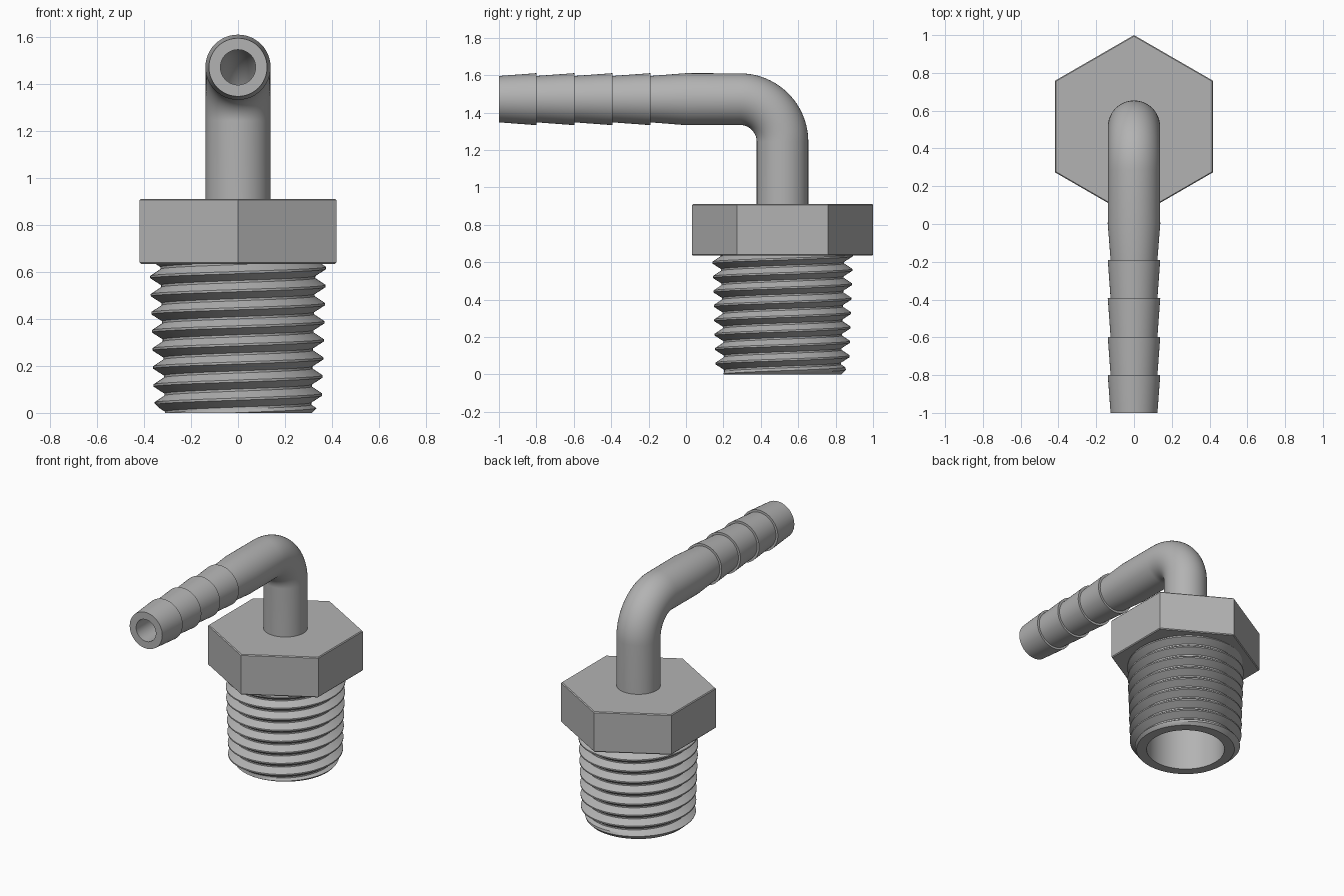
import bpy, bmesh
from math import sin, cos, pi, radians
from mathutils import Vector

if "Cube" in bpy.data.objects:
    bpy.data.objects.remove(bpy.data.objects["Cube"])

GREY = 0.45
metal = bpy.data.materials.new("grey_metal")
metal.use_nodes = True
metal.diffuse_color = (GREY, GREY, GREY, 1)
metal.node_tree.nodes["Principled BSDF"].inputs["Base Color"].default_value = (GREY, GREY, GREY, 1)

AXIS_Y = 0.516       # vertical axis of threaded body
HEX_BOTTOM, HEX_TOP = 0.635, 0.912
BORE = 0.25          # wide bore in the threaded end
PIPE_BORE = 0.075
PIPE_R = 0.138
TUBE_Z = 1.472       # height of the hose barb axis


def loft(name, rings, close_rings=False):
    """Bridge closed loops of points into a surface."""
    bm = bmesh.new()
    rows = [[bm.verts.new(p) for p in ring] for ring in rings]
    pairs = list(zip(rows, rows[1:]))
    if close_rings:
        pairs.append((rows[-1], rows[0]))
    for a, b in pairs:
        n = len(a)
        for i in range(n):
            j = (i + 1) % n
            bm.faces.new((a[i], a[j], b[j], b[i]))
    bmesh.ops.remove_doubles(bm, verts=bm.verts, dist=1e-5)
    bmesh.ops.recalc_face_normals(bm, faces=bm.faces)
    mesh = bpy.data.meshes.new(name)
    bm.to_mesh(mesh)
    bm.free()
    mesh.materials.append(metal)
    obj = bpy.data.objects.new(name, mesh)
    bpy.context.collection.objects.link(obj)
    return obj


def lathe(name, profile, sides):
    """Revolve (radius, z) points about the body axis, first corner at +y."""
    angles = [pi / 2 + 2 * pi * i / sides for i in range(sides)]
    return loft(name, [[(r * cos(a), AXIS_Y + r * sin(a), z) for a in angles]
                       for r, z in profile])


def activate(obj):
    bpy.ops.object.select_all(action="DESELECT")
    obj.select_set(True)
    bpy.context.view_layer.objects.active = obj


def smooth(obj):
    activate(obj)
    bpy.ops.object.shade_smooth_by_angle(angle=radians(28))


# Hexagonal collar with softened rims
R, E = 0.484, 0.006
collar = lathe("hex_collar", [(0, HEX_BOTTOM), (R - E, HEX_BOTTOM), (R, HEX_BOTTOM + E),
                              (R, HEX_TOP - E), (R - E, HEX_TOP), (0, HEX_TOP)], 6)

# Bore through the collar
cutter = lathe("bore_cutter", [(0, 0.5), (BORE, 0.5), (BORE, 0.72),
                               (PIPE_BORE, 0.72), (PIPE_BORE, 1.0), (0, 1.0)], 64)
cutter.hide_render = True
cut = collar.modifiers.new("bore", "BOOLEAN")
cut.operation = "DIFFERENCE"
cut.solver = "EXACT"
cut.object = cutter
activate(collar)
bpy.ops.object.modifier_apply(modifier="bore")
bpy.data.objects.remove(cutter)
smooth(collar)

# Tapered helical thread with chamfered lower end
PITCH, CREST_Z, DEPTH, TURN_STEPS = 0.077, 0.617, 0.045, 96


def thread_radius(turn, z):
    t = ((z - CREST_Z) / PITCH - turn) % 1
    away = 1 - abs(2 * t - 1)                    # 0 at crest, 1 at root
    drop = min(max((away - 0.12) / 0.76, 0), 1)
    return min(0.356 + z / 32 - DEPTH * drop, 0.315 + z)


columns = []
for s in range(TURN_STEPS + 1):
    turn = s / TURN_STEPS
    heights = [CREST_Z + PITCH * (n + f + turn) for n in range(-10, 2)
               for f in (0.06, 0.25, 0.44, 0.56, 0.75, 0.94)]
    points = [(BORE, HEX_BOTTOM), (BORE, 0)]
    for z in heights:
        z = min(max(z, 0), HEX_BOTTOM)
        points.append((thread_radius(turn, z), z))
    a = 2 * pi * turn
    columns.append([(r * cos(a), AXIS_Y + r * sin(a), z) for r, z in points])
smooth(loft("threaded_end", columns))

# Elbow pipe: path stations of (y, z, bend angle, radius)
BEND = 0.228
by, bz = AXIS_Y - BEND, TUBE_Z - BEND
path = [(AXIS_Y, HEX_TOP - 0.02, 0, PIPE_R)]
for i in range(25):
    a = pi / 2 * i / 24
    path.append((by + BEND * cos(a), bz + BEND * sin(a), a, PIPE_R))
inner = [(y, z, a, PIPE_BORE) for y, z, a, r in path] + [(-1, TUBE_Z, pi / 2, PIPE_BORE)]

# Hose barbs, each narrowing toward the tip
steps = [0, -0.19, -0.393, -0.597, -0.8, -1]
for start, end in zip(steps, steps[1:]):
    path += [(start, TUBE_Z, pi / 2, PIPE_R + 0.001), (end, TUBE_Z, pi / 2, 0.124)]

SIDES = 48
rings = []
for y, z, a, r in path + inner[::-1]:
    out = Vector((0, cos(a), sin(a)))
    rings.append([Vector((0, y, z)) + r * (cos(t) * out + sin(t) * Vector((1, 0, 0)))
                  for t in (2 * pi * k / SIDES for k in range(SIDES))])
smooth(loft("elbow_hose_barb", rings, close_rings=True))
